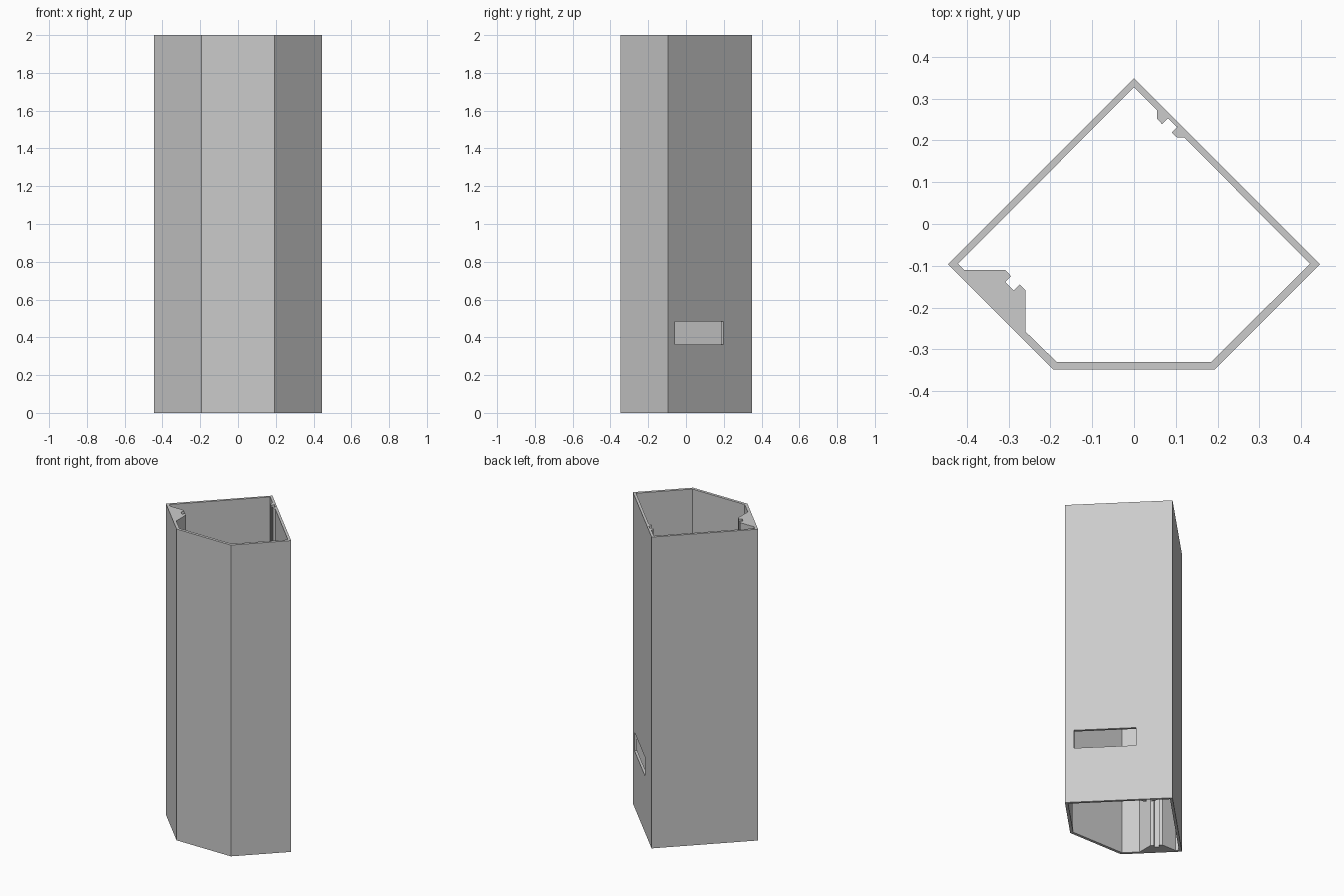
import bpy
import bmesh
from mathutils import Vector

default = bpy.data.objects.get("Cube")
if default:
    bpy.data.objects.remove(default, do_unlink=True)

HEIGHT = 2.0

grey = bpy.data.materials.new("plain grey")
grey.use_nodes = True
colour = (0.6, 0.6, 0.6, 1)
grey.diffuse_color = colour
grey.node_tree.nodes["Principled BSDF"].inputs["Base Color"].default_value = colour


def prism(name, outline, bottom, top):
    """Extrude a closed xy outline between two heights."""
    bm = bmesh.new()
    face = bm.faces.new([bm.verts.new((x, y, bottom)) for x, y in outline])
    result = bmesh.ops.extrude_face_region(bm, geom=[face], use_keep_orig=True)
    moved = [v for v in result["geom"] if isinstance(v, bmesh.types.BMVert)]
    bmesh.ops.translate(bm, verts=moved, vec=(0, 0, top - bottom))
    bmesh.ops.recalc_face_normals(bm, faces=bm.faces)
    mesh = bpy.data.meshes.new(name)
    bm.to_mesh(mesh)
    bm.free()
    mesh.materials.append(grey)
    obj = bpy.data.objects.new(name, mesh)
    bpy.context.collection.objects.link(obj)
    return obj


def cut(target, cutter):
    """Subtract a cutter, then discard it."""
    cutter.hide_render = True
    mod = target.modifiers.new("cut", "BOOLEAN")
    mod.operation = "DIFFERENCE"
    mod.solver = "EXACT"
    mod.object = cutter
    bpy.context.view_layer.objects.active = target
    bpy.ops.object.modifier_apply(modifier=mod.name)
    bpy.data.objects.remove(cutter, do_unlink=True)


# Five-sided outer wall
back, left = Vector((0, 0.349)), Vector((0.445, -0.096))
shell = prism("five_sided_tube", [
    back, (-0.445, -0.096), (-0.193, -0.348), (0.193, -0.348), left,
], 0, HEIGHT)

# Hollow core, notched around the corner block and the two clip rails
corner_block = [
    (-0.406, -0.11), (-0.308, -0.11), (-0.294, -0.125), (-0.308, -0.139),
    (-0.288, -0.159), (-0.273, -0.145), (-0.259, -0.159), (-0.259, -0.258),
]
clip_rails = [
    (0.12, 0.207), (0.103, 0.207), (0.09, 0.219), (0.103, 0.232),
    (0.081, 0.253), (0.067, 0.239), (0.055, 0.252), (0.055, 0.272),
]
core = prism("hollow_core", [
    (0, 0.327), (-0.421, -0.095), *corner_block, (-0.185, -0.33),
    (0.185, -0.33), (0.421, -0.095), *clip_rails,
], -0.1, HEIGHT + 0.1)
cut(shell, core)

# Rectangular window low in the back left wall
along = (back - left).normalized()
across = Vector((1, 1)).normalized() * 0.05
start, end = left + along * 0.054, left + along * 0.415
window = prism("window_cutter", [
    start - across, start + across, end + across, end - across,
], 0.363, 0.483)
cut(shell, window)
